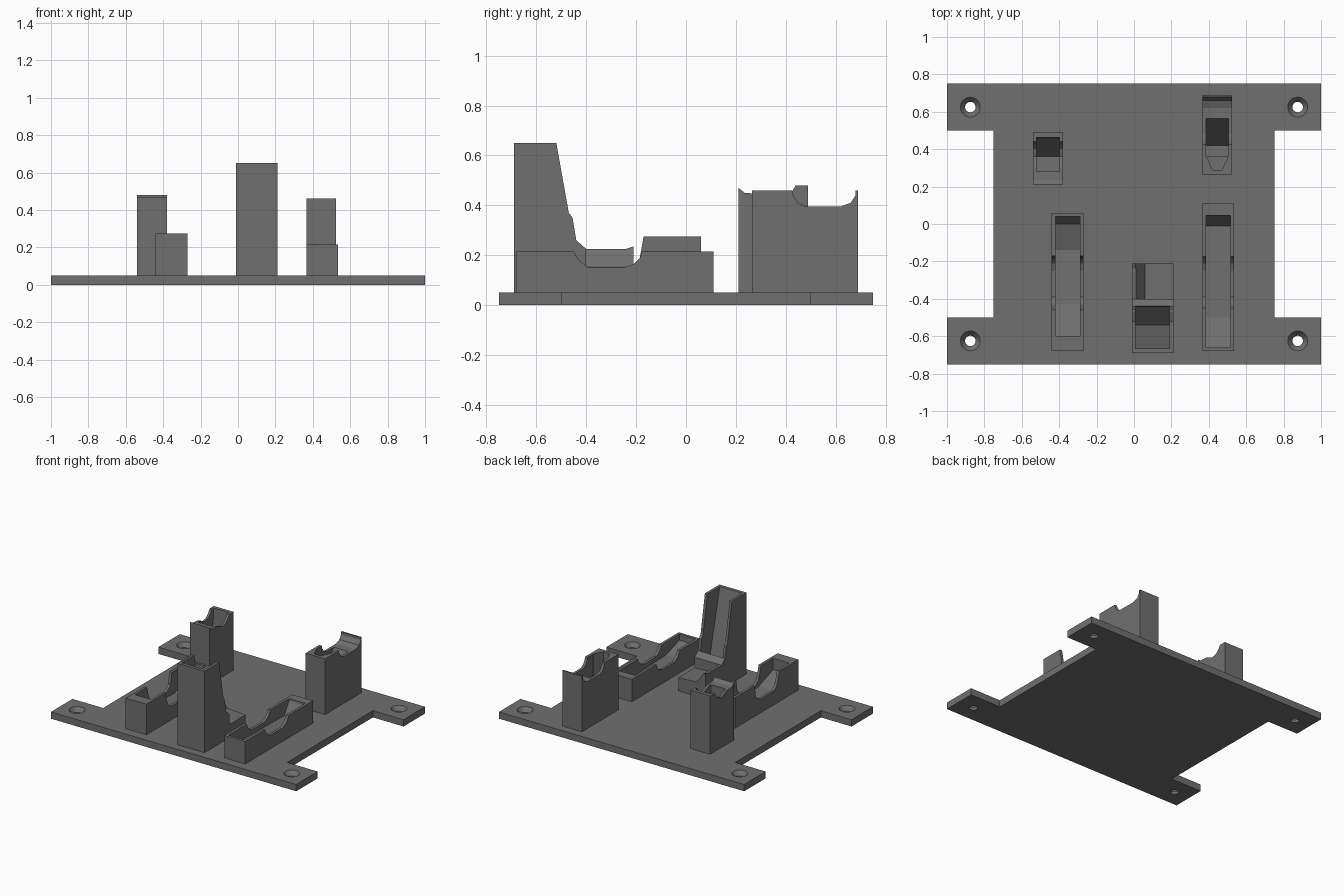
import bpy, bmesh, math

if "Cube" in bpy.data.objects:
    bpy.data.objects.remove(bpy.data.objects["Cube"])

grey = bpy.data.materials.new("dark grey plastic")
grey.diffuse_color = (0.16, 0.16, 0.16, 1)
grey.use_nodes = True
grey.node_tree.nodes["Principled BSDF"].inputs["Base Color"].default_value = grey.diffuse_color


def mesh_object(name, bm):
    bmesh.ops.recalc_face_normals(bm, faces=bm.faces)
    me = bpy.data.meshes.new(name)
    bm.to_mesh(me)
    bm.free()
    me.materials.append(grey)
    ob = bpy.data.objects.new(name, me)
    bpy.context.collection.objects.link(ob)
    return ob


def prism(name, outline, lo, hi, axis):
    """Extrude an outline along x (outline y,z), y (x,z) or z (x,y)."""
    place = {"x": lambda a, b, t: (t, a, b),
             "y": lambda a, b, t: (a, t, b),
             "z": lambda a, b, t: (a, b, t)}[axis]
    bm = bmesh.new()
    rings = [[bm.verts.new(place(a, b, t)) for a, b in outline] for t in (lo, hi)]
    for ring in rings:
        bm.faces.new(ring)
    n = len(outline)
    for i in range(n):
        j = (i + 1) % n
        bm.faces.new((rings[0][i], rings[0][j], rings[1][j], rings[1][i]))
    return mesh_object(name, bm)


def cut(ob, cutter):
    """Subtract the cutter, bake the result and delete the cutter."""
    mod = ob.modifiers.new("cut", "BOOLEAN")
    mod.operation, mod.solver, mod.object = "DIFFERENCE", "EXACT", cutter
    dg = bpy.context.evaluated_depsgraph_get()
    dg.update()
    baked = bpy.data.meshes.new_from_object(ob.evaluated_get(dg))
    ob.modifiers.clear()
    ob.data = baked
    bpy.data.objects.remove(cutter)


def holder(name, x0, x1, y0, y1, top, pocket_x, pocket):
    """Block with a side profile and a tool-shaped pocket."""
    ob = prism(name, [(y0, 0.03)] + top + [(y1, 0.03)], x0, x1, "x")
    cut(ob, prism("pocket cutter", pocket, *pocket_x, "x"))
    return ob


# Base plate with four corner tabs
quarter = [(0.75, 0.5), (1, 0.5), (1, 0.75)]
plate_outline = (quarter + [(-x, y) for x, y in reversed(quarter)]
                 + [(-x, -y) for x, y in quarter]
                 + [(x, -y) for x, y in reversed(quarter)])
plate = prism("base_plate", plate_outline, 0, 0.05, "z")

# Countersunk screw holes
for sx in (-1, 1):
    for sy in (-1, 1):
        bm = bmesh.new()
        rings = []
        for r, z in ((0.028, -0.02), (0.028, 0.02), (0.053, 0.05), (0.053, 0.08)):
            rings.append([bm.verts.new((sx * 0.875 + r * math.cos(a), sy * 0.625 + r * math.sin(a), z))
                          for a in (math.tau * i / 32 for i in range(32))])
        bm.faces.new(rings[0])
        bm.faces.new(rings[-1])
        for lo, hi in zip(rings, rings[1:]):
            for i in range(32):
                j = (i + 1) % 32
                bm.faces.new((lo[i], lo[j], hi[j], hi[i]))
        cut(plate, mesh_object("screw cutter", bm))

# Shared finger dip in the two long holders
dip = [(-0.43, 0.18), (-0.39, 0.15), (-0.25, 0.15), (-0.21, 0.165), (-0.185, 0.19)]

# Front left long holder
holder("left_long_holder", -0.44, -0.27, -0.68, 0.06,
       [(-0.68, 0.275), (-0.46, 0.275), (-0.445, 0.22)] + dip + [(-0.17, 0.275), (0.06, 0.275)],
       (-0.42, -0.29),
       [(-0.60, 0.4), (-0.60, 0.19), (-0.43, 0.13), (-0.14, 0.11), (0.0, 0.16), (0.04, 0.22), (0.04, 0.4)])

# Front right long holder
holder("right_long_holder", 0.365, 0.535, -0.68, 0.11,
       [(-0.68, 0.215), (-0.45, 0.215)] + dip + [(-0.175, 0.215), (0.11, 0.215)],
       (0.385, 0.515),
       [(-0.66, 0.4), (-0.66, 0.17), (-0.50, 0.12), (-0.01, 0.11), (0.045, 0.20), (0.045, 0.4)])

# Front centre tower with an open back and a low tray
tower = holder("tower_holder", -0.01, 0.21, -0.69, -0.21,
               [(-0.69, 0.65), (-0.52, 0.65), (-0.47, 0.37), (-0.455, 0.35), (-0.44, 0.26),
                (-0.40, 0.225), (-0.24, 0.225), (-0.21, 0.235)],
               (0.008, 0.19),
               [(-0.665, 0.8), (-0.665, 0.65), (-0.54, 0.14), (-0.44, 0.245), (-0.42, 0.8)])
cut(tower, prism("tray cutter", [(0.0, 0.24), (0.06, 0.155), (0.25, 0.145), (0.25, 0.24)],
                 -0.40, -0.15, "y"))

# Back left short holder
holder("back_left_holder", -0.54, -0.38, 0.21, 0.49,
       [(0.21, 0.47), (0.235, 0.45), (0.30, 0.445), (0.36, 0.42), (0.40, 0.43), (0.425, 0.455),
        (0.44, 0.48), (0.49, 0.48)],
       (-0.522, -0.398),
       [(0.28, 0.6), (0.28, 0.36), (0.36, 0.24), (0.455, 0.36), (0.47, 0.6)])

# Back right holder with a scooped rear rest
rest = holder("back_right_holder", 0.365, 0.525, 0.265, 0.69,
              [(0.265, 0.46), (0.425, 0.46), (0.43, 0.44), (0.45, 0.41), (0.48, 0.395),
               (0.62, 0.395), (0.66, 0.41), (0.68, 0.44), (0.68, 0.46), (0.69, 0.46)],
              (0.385, 0.505),
              [(0.36, 0.6), (0.36, 0.12), (0.42, 0.12), (0.565, 0.395), (0.565, 0.6)])
# Tapered nose of the pocket
cut(rest, prism("nose cutter", [(0.385, 0.365), (0.42, 0.29), (0.47, 0.29), (0.505, 0.365)],
                0.25, 0.6, "z"))
